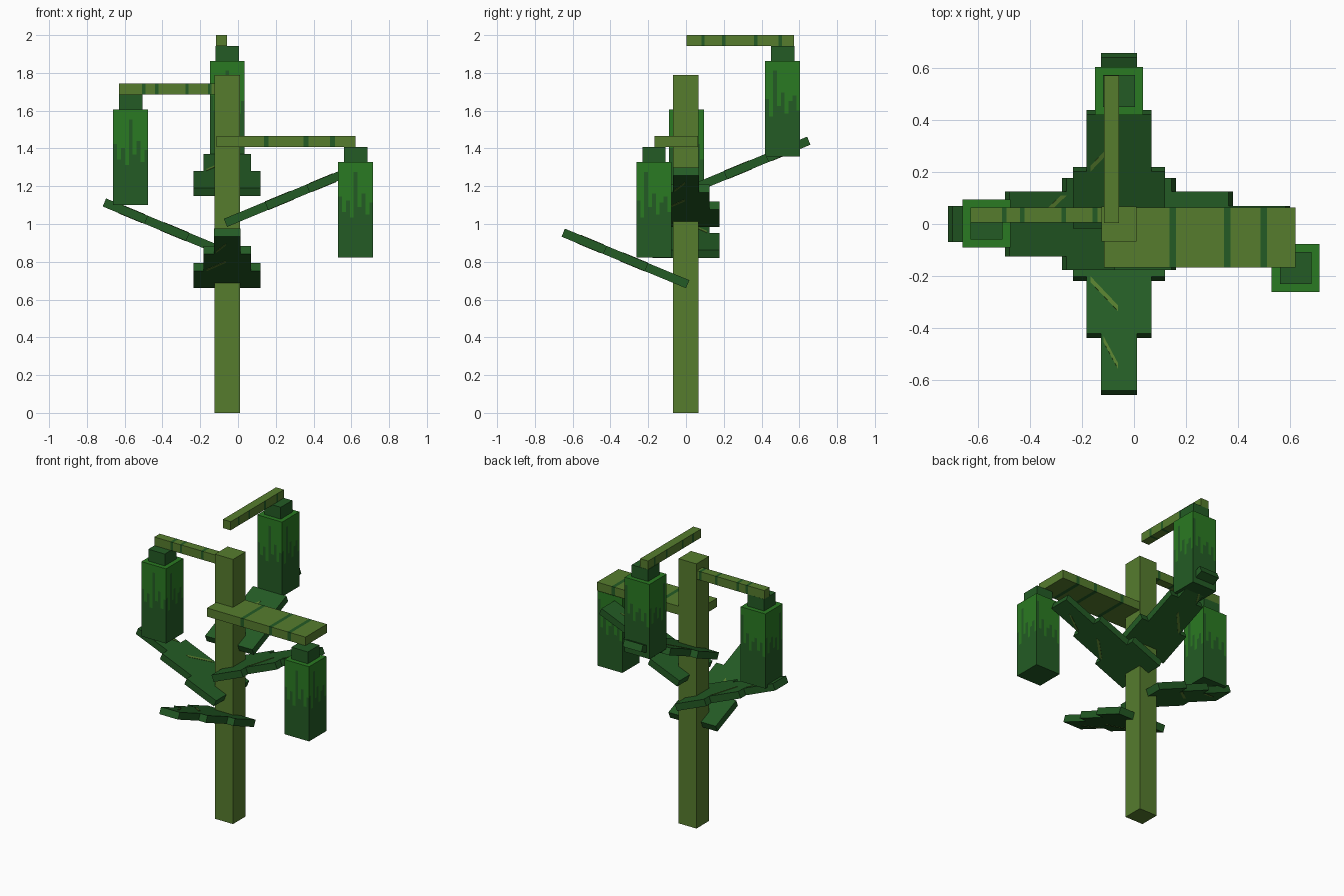
import bpy, bmesh, math
from mathutils import Matrix, Vector

if "Cube" in bpy.data.objects:
    bpy.data.objects.remove(bpy.data.objects["Cube"])


def material(name, rgb):
    m = bpy.data.materials.new(name)
    m.diffuse_color = (*rgb, 1)
    m.use_nodes = True
    m.node_tree.nodes["Principled BSDF"].inputs["Base Color"].default_value = m.diffuse_color
    return m


OLIVE = material("olive_stalk", (0.093, 0.202, 0.027))
DARK = material("dark_leaf_green", (0.017, 0.105, 0.018))
BRIGHT = material("bright_pod_green", (0.023, 0.195, 0.016))
AXIS = -0.0575  # x of the stalk centre line


def finish(name, bm, mats):
    mesh = bpy.data.meshes.new(name)
    bm.to_mesh(mesh)
    bm.free()
    for m in mats:
        mesh.materials.append(m)
    ob = bpy.data.objects.new(name, mesh)
    bpy.context.collection.objects.link(ob)
    return ob


def add_box(bm, lo, hi):
    lo, hi = Vector(lo), Vector(hi)
    mat = Matrix.Translation((lo + hi) / 2) @ Matrix.Diagonal((*(hi - lo), 1))
    bmesh.ops.create_cube(bm, size=1, matrix=mat)


def box(name, lo, hi, mat):
    bm = bmesh.new()
    add_box(bm, lo, hi)
    return finish(name, bm, [mat])


def beam(name, lo, hi, axis, stripes, width, plain_top=False):
    """Bar sliced along one axis, with dark bands around it."""
    bm = bmesh.new()
    add_box(bm, lo, hi)
    normal = Vector((0, 0, 0))
    normal[axis] = 1
    for s in stripes:
        for e in (s - width / 2, s + width / 2):
            bmesh.ops.bisect_plane(bm, geom=bm.verts[:] + bm.edges[:] + bm.faces[:],
                                   plane_co=normal * e, plane_no=normal)
    bm.normal_update()
    for f in bm.faces:
        c = f.calc_center_median()[axis]
        if any(abs(c - s) < width / 2 for s in stripes):
            f.material_index = 0 if plain_top and f.normal.z > 0.5 else 1
    return finish(name, bm, [OLIVE, DARK])


def pod(name, cx, cy, z0):
    """Hanging pod: bright upper half running down in uneven drips."""
    h, r = 0.505, 0.0925
    drips = [0.36, 0.52, 0.40, 0.58, 0.10, 0.47, 0.33, 0.55, 0.42]
    n = len(drips)
    bm = bmesh.new()
    for side in range(4):
        rot = Matrix.Translation((cx, cy, z0)) @ Matrix.Rotation(side * math.pi / 2, 4, 'Z')
        for i in range(n):
            x0, x1 = -r + 2 * r * i / n, -r + 2 * r * (i + 1) / n
            split = h * (1 - drips[(i + 2 * side) % n])
            for a, b, idx in ((0, split, 0), (split, h, 1)):
                f = bm.faces.new([bm.verts.new(rot @ Vector(p)) for p in
                                  ((x0, -r, a), (x1, -r, a), (x1, -r, b), (x0, -r, b))])
                f.material_index = idx
    for z, s, idx in ((0, -1, 0), (h, 1, 1)):
        f = bm.faces.new([bm.verts.new((cx + x * r, cy + y * r * s, z0 + z)) for x, y in
                          ((-1, -1), (1, -1), (1, 1), (-1, 1))])
        f.material_index = idx
    bmesh.ops.remove_doubles(bm, verts=bm.verts[:], dist=1e-5)
    finish(name, bm, [DARK, BRIGHT])
    c = 0.0615
    box(name + "_cap", (cx - c, cy - c, z0 + h), (cx + c, cy + c, z0 + h + 0.08), DARK)


def prism(bm, outline, z0, z1, idx):
    f = bm.faces.new([bm.verts.new((x, y, z0)) for x, y in outline])
    res = bmesh.ops.extrude_face_region(bm, geom=[f])
    top = [v for v in res["geom"] if isinstance(v, bmesh.types.BMVert)]
    bmesh.ops.translate(bm, verts=top, vec=(0, 0, z1 - z0))
    for v in top:
        for g in v.link_faces:
            g.material_index = idx
    f.material_index = idx


def leaf(name, z, turn, flip=1):
    """Stepped plate rising outwards from the stalk, with two diagonal veins."""
    L, t = 0.713, 0.046
    half = [(0, 0.177), (L / 3, 0.177), (L / 3, 0.125), (2 * L / 3, 0.125),
            (2 * L / 3, 0.07), (L, 0.07)]
    bm = bmesh.new()
    prism(bm, half + [(x, -y) for x, y in reversed(half)], 0, t, 0)
    for u0, v0, u1, v1 in ((0.25, -0.11, 0.37, -0.005), (0.50, -0.06, 0.61, -0.005)):
        w = 0.012
        prism(bm, [(u0 - w, flip * v0), (u0 + w, flip * v0),
                   (u1 + w, flip * v1), (u1 - w, flip * v1)], -0.002, t + 0.002, 1)
    bmesh.ops.recalc_face_normals(bm, faces=bm.faces[:])
    ob = finish(name, bm, [DARK, OLIVE])
    ob.matrix_world = (Matrix.Translation((AXIS, 0, z))
                       @ Matrix.Rotation(math.radians(turn), 4, 'Z')
                       @ Matrix.Rotation(math.radians(-22.5), 4, 'Y'))


# Stalk
box("stalk", (-0.125, -0.068, 0), (0.01, 0.067, 1.79), OLIVE)

# Branches
beam("left_branch", (-0.63, 0.005, 1.685), (-0.12, 0.063, 1.743), 0,
     [-0.5, -0.43, -0.27, -0.15], 0.018)
beam("right_branch", (-0.115, -0.167, 1.408), (0.622, 0.063, 1.466), 0,
     [0.15, 0.36, 0.5], 0.025)
beam("back_branch", (-0.116, 0.003, 1.942), (-0.057, 0.572, 2.0), 1,
     [0.09, 0.2, 0.37, 0.5], 0.018, plain_top=True)

# Hanging pods with caps
pod("left_pod", -0.568, 0.002, 1.1)
pod("right_pod", 0.623, -0.17, 0.822)
pod("back_pod", -0.057, 0.512, 1.358)

# Leaves spiralling up the stalk
leaf("front_leaf", 0.66, -90)
leaf("left_leaf", 0.82, 180)
leaf("right_leaf", 0.985, 0)
leaf("back_leaf", 1.147, 90, -1)
